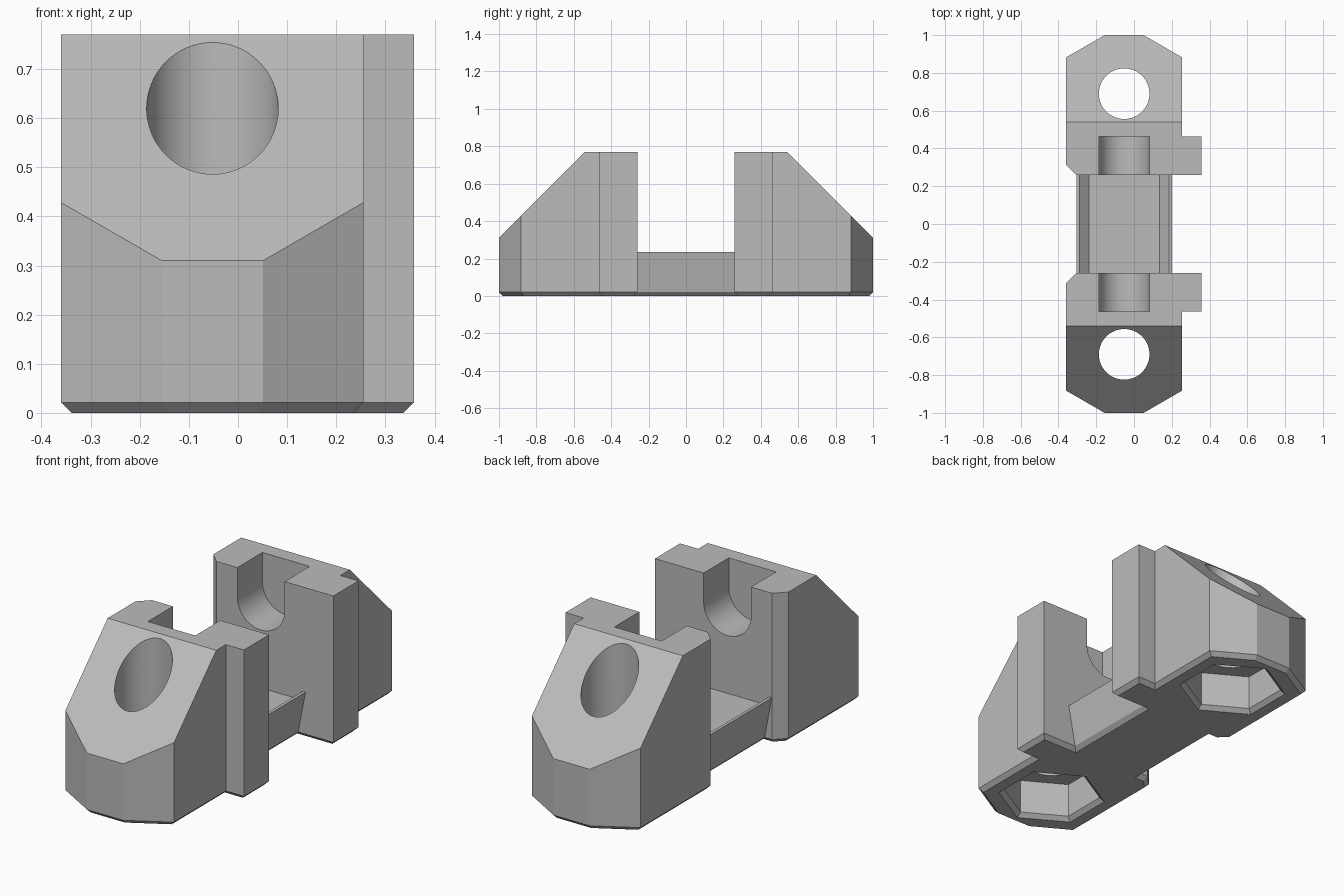
import bpy, bmesh, math
from mathutils import Vector

if "Cube" in bpy.data.objects:
    bpy.data.objects.remove(bpy.data.objects["Cube"])

grey = bpy.data.materials.new("light_grey")
grey.diffuse_color = (0.5, 0.5, 0.5, 1)
grey.use_nodes = True
grey.node_tree.nodes["Principled BSDF"].inputs["Base Color"].default_value = grey.diffuse_color
HX, HY = -0.052, 0.69      # bolt hole centre
R = 0.134                  # bolt hole and groove radius
CH = 0.021                 # bottom chamfer


def make(name, bm):
    bmesh.ops.recalc_face_normals(bm, faces=bm.faces)
    me = bpy.data.meshes.new(name)
    bm.to_mesh(me)
    bm.free()
    me.materials.append(grey)
    ob = bpy.data.objects.new(name, me)
    bpy.context.collection.objects.link(ob)
    return ob


def loft(rings):
    """Closed solid through rings of equal point count."""
    bm = bmesh.new()
    vs = [[bm.verts.new(p) for p in r] for r in rings]
    n = len(rings[0])
    bm.faces.new(vs[0])
    bm.faces.new(vs[-1])
    for a, b in zip(vs, vs[1:]):
        for i in range(n):
            j = (i + 1) % n
            bm.faces.new((a[i], a[j], b[j], b[i]))
    return bm


def inset(pts, d):
    """Mitred inward offset of a counter-clockwise outline."""
    out = []
    for i, p in enumerate(pts):
        p = Vector(p)
        e0 = (p - Vector(pts[i - 1])).normalized()
        e1 = (Vector(pts[(i + 1) % len(pts)]) - p).normalized()
        n0, n1 = Vector((-e0.y, e0.x)), Vector((-e1.y, e1.x))
        out.append(p + (n0 + n1) * d / (1 + n0.dot(n1)))
    return out


def ring(pts, z):
    return [(p[0], p[1], z) for p in pts]


def circle(n, r, start=0.0):
    return [(r * math.cos(start + 2 * math.pi * i / n),
             r * math.sin(start + 2 * math.pi * i / n)) for i in range(n)]


def activate(ob):
    bpy.ops.object.select_all(action='DESELECT')
    ob.select_set(True)
    bpy.context.view_layer.objects.active = ob


def cut(ob, cutter):
    m = ob.modifiers.new("cut", 'BOOLEAN')
    m.object, m.operation, m.solver = cutter, 'DIFFERENCE', 'EXACT'
    activate(ob)
    bpy.ops.object.modifier_apply(modifier=m.name)
    bpy.data.objects.remove(cutter)


# End block: chamfered footprint with side tab, sloped outer top
foot = [(-0.305, 0.26), (0.358, 0.26), (0.358, 0.463), (0.255, 0.463),
        (0.255, 0.882), (0.051, 1), (-0.155, 1), (-0.36, 0.882), (-0.36, 0.315)]
bm = loft([ring(inset(foot, CH), 0), ring(foot, CH), ring(foot, 0.77)])
cutres = bmesh.ops.bisect_plane(bm, geom=bm.verts[:] + bm.edges[:] + bm.faces[:],
                                plane_co=(0, 0.54, 0.77), plane_no=(0, 1, 1),
                                clear_outer=True)
bmesh.ops.holes_fill(bm, edges=[e for e in bm.edges if e.is_boundary], sides=0)
block = make("end_blocks", bm)

# Vertical bolt hole
hole = [(HX + x, HY + y) for x, y in circle(64, R)]
cut(block, make("hole_cutter", loft([ring(hole, -0.1), ring(hole, 0.9)])))


# Hexagonal nut pocket with flared mouth
def hexagon(r):
    return [(HX + x, HY + y) for x, y in circle(6, r, math.pi / 6)]


cut(block, make("nut_cutter", loft([ring(hexagon(0.286), -CH), ring(hexagon(0.238), CH),
                                    ring(hexagon(0.238), 0.2)])))

# Round-bottomed groove in the inner face, open at the top
arc = [(HX + R * math.cos(math.pi + math.pi * i / 32),
        0.62 + R * math.sin(math.pi + math.pi * i / 32)) for i in range(33)]
groove = arc + [(HX + R, 0.9), (HX - R, 0.9)]
cut(block, make("groove_cutter", loft([[(x, y, z) for x, z in groove] for y in (0.2, 0.463)])))

# Opposite end block
mir = block.modifiers.new("mirror", 'MIRROR')
mir.use_axis = (False, True, False)
mir.use_mirror_merge = False
activate(block)
bpy.ops.object.modifier_apply(modifier=mir.name)
bpy.ops.object.shade_smooth_by_angle(angle=math.radians(20))

# Connecting bridge: undercut sides and a shallow trough on top
half = [(0.19, 0), (0.211, CH), (0.252, 0.235), (0.236, 0.235), (0.186, 0.19)]
prof = [(HX + x, z) for x, z in half] + [(HX - x, z) for x, z in reversed(half)]
make("bridge", loft([[(x, y, z) for x, z in prof] for y in (-0.26 - CH, 0.26 + CH)]))
